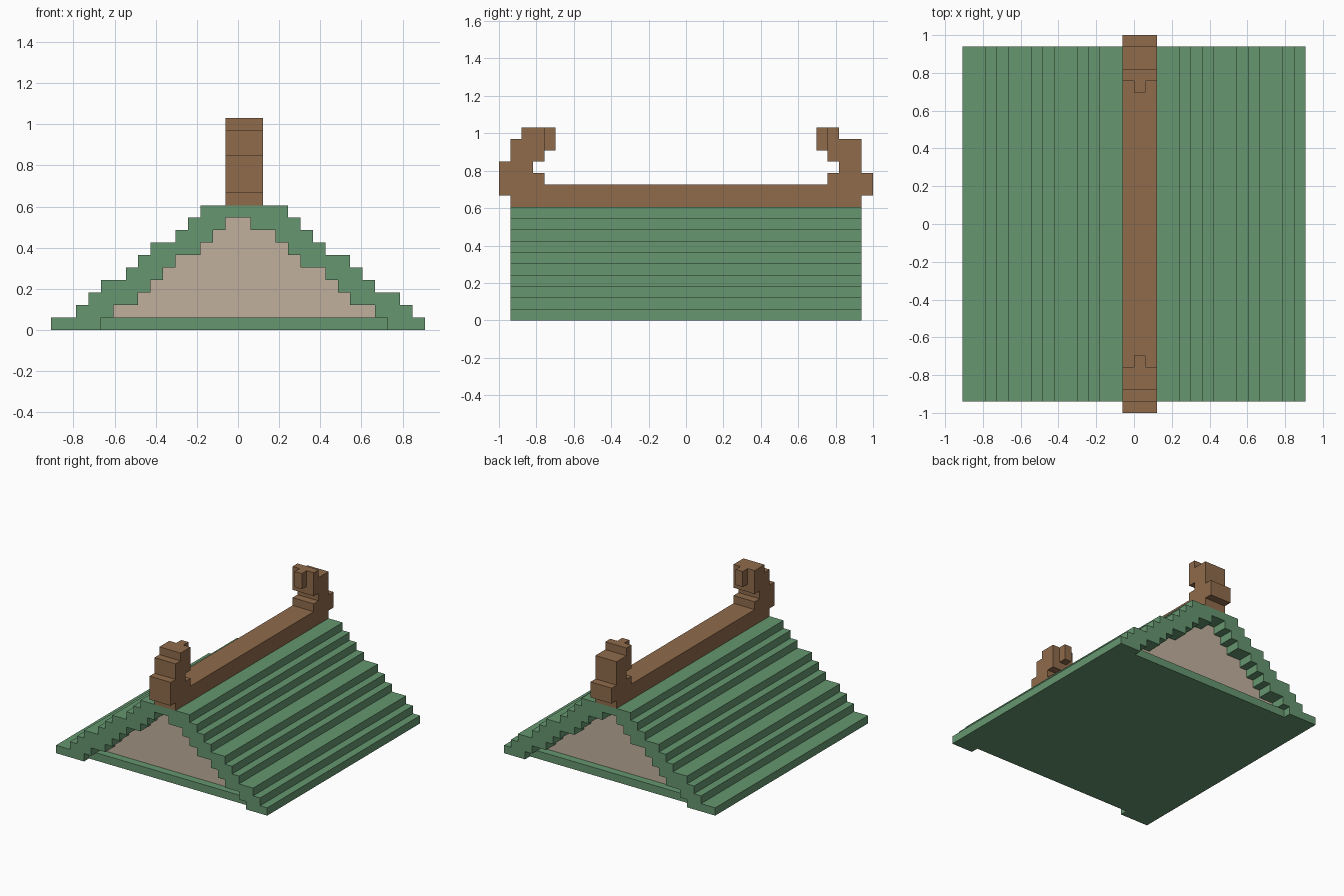
import bpy
import bmesh
from mathutils import Vector

U = 2 / 33  # size of one block

if "Cube" in bpy.data.objects:
    bpy.data.objects.remove(bpy.data.objects["Cube"], do_unlink=True)


def material(name, rgb):
    mat = bpy.data.materials.new(name)
    mat.use_nodes = True
    mat.diffuse_color = (*rgb, 1)
    mat.node_tree.nodes["Principled BSDF"].inputs["Base Color"].default_value = (*rgb, 1)
    return mat


green = material("roof_green", (0.133, 0.305, 0.162))
brown = material("ridge_brown", (0.275, 0.147, 0.070))
beige = material("gable_beige", (0.527, 0.434, 0.337))


def climb(offsets, z):
    """Stepped edge going up, one block per offset."""
    points = []
    for i, a in enumerate(offsets):
        points += [(a, z + i), (a, z + i + 1)]
    # drop points in the middle of a straight run
    return [p for i, p in enumerate(points)
            if not (0 < i < len(points) - 1
                    and points[i - 1][0] == p[0] == points[i + 1][0])
            and (i == 0 or p != points[i - 1])]


def hill(left, right, z):
    """Stepped outline up the left edge and down the right edge."""
    return climb(left, z) + climb(right, z)[::-1]


def prism(name, outline, axis, low, high, mat):
    """Extrude an outline, given in blocks, along x or y."""
    def place(a, z, depth):
        return Vector((depth, a, z) if axis == "x" else (a, depth, z)) * U

    bm = bmesh.new()
    face = bm.faces.new([bm.verts.new(place(a, z, low)) for a, z in outline])
    move = place(0, 0, high) - place(0, 0, low)
    result = bmesh.ops.extrude_face_region(bm, geom=[face], use_keep_orig=True)
    top = [g for g in result["geom"] if isinstance(g, bmesh.types.BMVert)]
    bmesh.ops.translate(bm, vec=move, verts=top)
    bmesh.ops.recalc_face_normals(bm, faces=bm.faces)
    mesh = bpy.data.meshes.new(name)
    bm.to_mesh(mesh)
    bm.free()
    mesh.materials.append(mat)
    obj = bpy.data.objects.new(name, mesh)
    bpy.context.collection.objects.link(obj)
    return obj


# Stepped roof shell
outer = hill([-15, -13, -12, -11, -9, -8, -7, -5, -4, -3],
             [15, 14, 13, 11, 10, 9, 7, 6, 5, 4], 0)
gable_left = [-10, -8, -7, -6, -5, -3, -2, -1]
gable_right = [11, 9, 8, 7, 5, 4, 3, 1]
inner = hill([-11] + gable_left, [12] + gable_right, 0)
prism("roof_shell", outer + inner[::-1], "y", -15.5, 15.5, green)

# Floor beam and recessed gable wall
prism("floor_beam", hill([-11], [12], 0), "y", -14.5, 14.5, green)
prism("gable_wall", hill(gable_left, gable_right, 1), "y", -13.5, 13.5, beige)

# Ridge beam with a hooked finial at each end
hook = [12.5, 13.5, 12.5, 12.5, 12.5]
front_edge = climb([-15.5, -16.5, -16.5, -16.5, -15.5, -15.5, -14.5], 10)
back_edge = climb([15.5, 16.5, 16.5, 15.5, 15.5, 15.5, 13.5], 10)
front_hook = climb([-a for a in hook], 12)
back_hook = climb(hook, 12)
ridge = front_edge + front_hook[::-1] + back_hook + back_edge[::-1]
prism("ridge_beam", ridge, "x", -1, 2, brown)

# Small tongues on the inside of the hooks
for name, a, b in (("front_tongue", -12.5, -11.5), ("back_tongue", 11.5, 12.5)):
    prism(name, hill([a, a], [b, b], 15), "x", 0, 1, brown)
